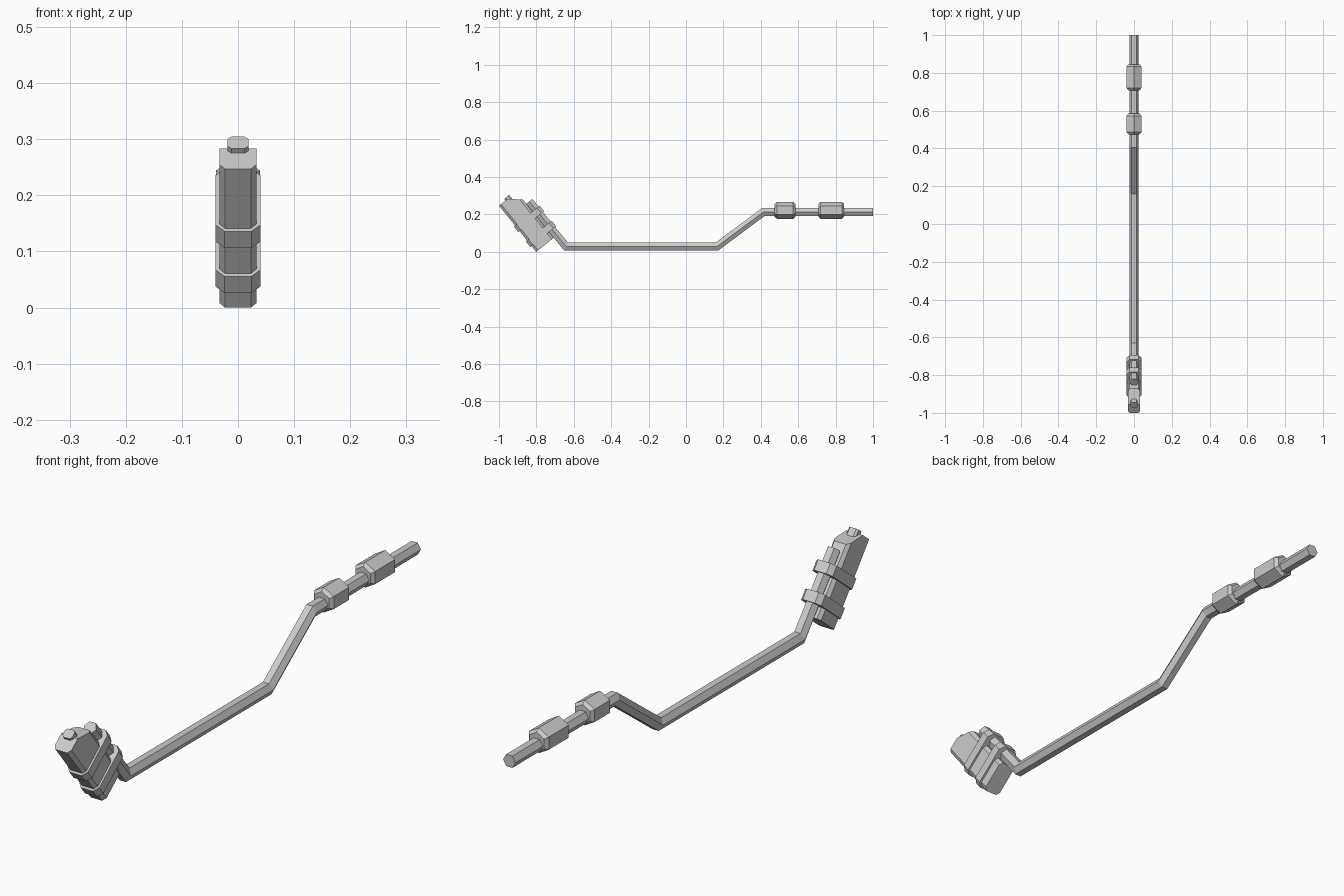
import bpy, bmesh, math
from mathutils import Vector, Matrix

if "Cube" in bpy.data.objects:
    bpy.data.objects.remove(bpy.data.objects["Cube"])


def finish(bm, name, matrix=None):
    if matrix:
        bm.transform(matrix)
    bmesh.ops.recalc_face_normals(bm, faces=bm.faces)
    mesh = bpy.data.meshes.new(name)
    bm.to_mesh(mesh)
    bm.free()
    obj = bpy.data.objects.new(name, mesh)
    bpy.context.collection.objects.link(obj)
    return obj


def loft(rings):
    """Skin a list of equal-sized rings and cap both ends."""
    bm = bmesh.new()
    vs = [[bm.verts.new(p) for p in ring] for ring in rings]
    n = len(vs[0])
    for a, b in zip(vs, vs[1:]):
        for i in range(n):
            j = (i + 1) % n
            bm.faces.new((a[i], a[j], b[j], b[i]))
    bm.faces.new(vs[0])
    bm.faces.new(vs[-1])
    return bm


def octagon(hw, v0, v1, cx, cv):
    """Chamfered rectangle, half-width hw, from v0 to v1."""
    return [(-hw + cx, v0), (hw - cx, v0), (hw, v0 + cv), (hw, v1 - cv),
            (hw - cx, v1), (-hw + cx, v1), (-hw, v1 - cv), (-hw, v0 + cv)]


def prism(section, u0, u1):
    return loft([[(x, v, u) for x, v in section] for u in (u0, u1)])


# Tilted frame of the canister: local z runs up along the raised rod end
tilt = Matrix.Translation((0, -0.801, 0)) @ Matrix.Rotation(math.radians(38.8), 4, 'X')

# Bent hexagonal rod with mitred corners
end = tilt @ Vector((0, 0.14, 0.233))
bend = tilt @ Vector((0, 0.14, -0.081))
path = [Vector((0, 1.0, 0.212)), Vector((0, 0.412, 0.212)), Vector((0, 0.165, 0.028)),
        Vector((0, bend.y, 0.028)), end]
R = 0.0245
rings = []
for i, p in enumerate(path):
    d0 = (p - path[max(i - 1, 0)]).normalized() if i else None
    d1 = (path[i + 1] - p).normalized() if i + 1 < len(path) else None
    d0, d1 = d0 or d1, d1 or d0
    t = (d0 + d1).normalized()
    up = Vector((0, t.z, -t.y)) / t.dot(d0)
    rings.append([p + Vector((R * math.cos(k * math.pi / 3), 0, 0))
                  + up * R * math.sin(k * math.pi / 3) for k in range(6)])
finish(loft(rings), "bent_rod")

# Hexagonal grip collars with tapered ends
for name, y0, y1 in (("inner_collar", 0.474, 0.585), ("outer_collar", 0.708, 0.845)):
    steps = ((y0, 0.034), (y0 + 0.012, 0.0455), (y1 - 0.012, 0.0455), (y1, 0.034))
    finish(loft([[(r * math.sin(k * math.pi / 3), y, 0.222 + r * math.cos(k * math.pi / 3))
                  for k in range(6)] for y, r in steps]), name)

# Canister with its top sloping away at the back
bm = prism(octagon(0.033, 0, 0.12, 0.010, 0.013), 0, 0.317)
bmesh.ops.bisect_plane(bm, geom=bm.verts[:] + bm.edges[:] + bm.faces[:],
                       plane_co=(0, 0.058, 0.317), plane_no=(0, 0.055, 0.062),
                       clear_outer=True)
bmesh.ops.holes_fill(bm, edges=[e for e in bm.edges if e.is_boundary], sides=0)
finish(bm, "canister", tilt)

# Small cap on the canister
finish(prism(octagon(0.019, 0.045, 0.078, 0.007, 0.007), 0.27, 0.328), "canister_cap", tilt)

# Two straps holding the canister to the rod
for name, u in (("lower_strap", 0.040), ("upper_strap", 0.143)):
    finish(prism(octagon(0.040, -0.008, 0.169, 0.016, 0.018), u, u + 0.038), name, tilt)
